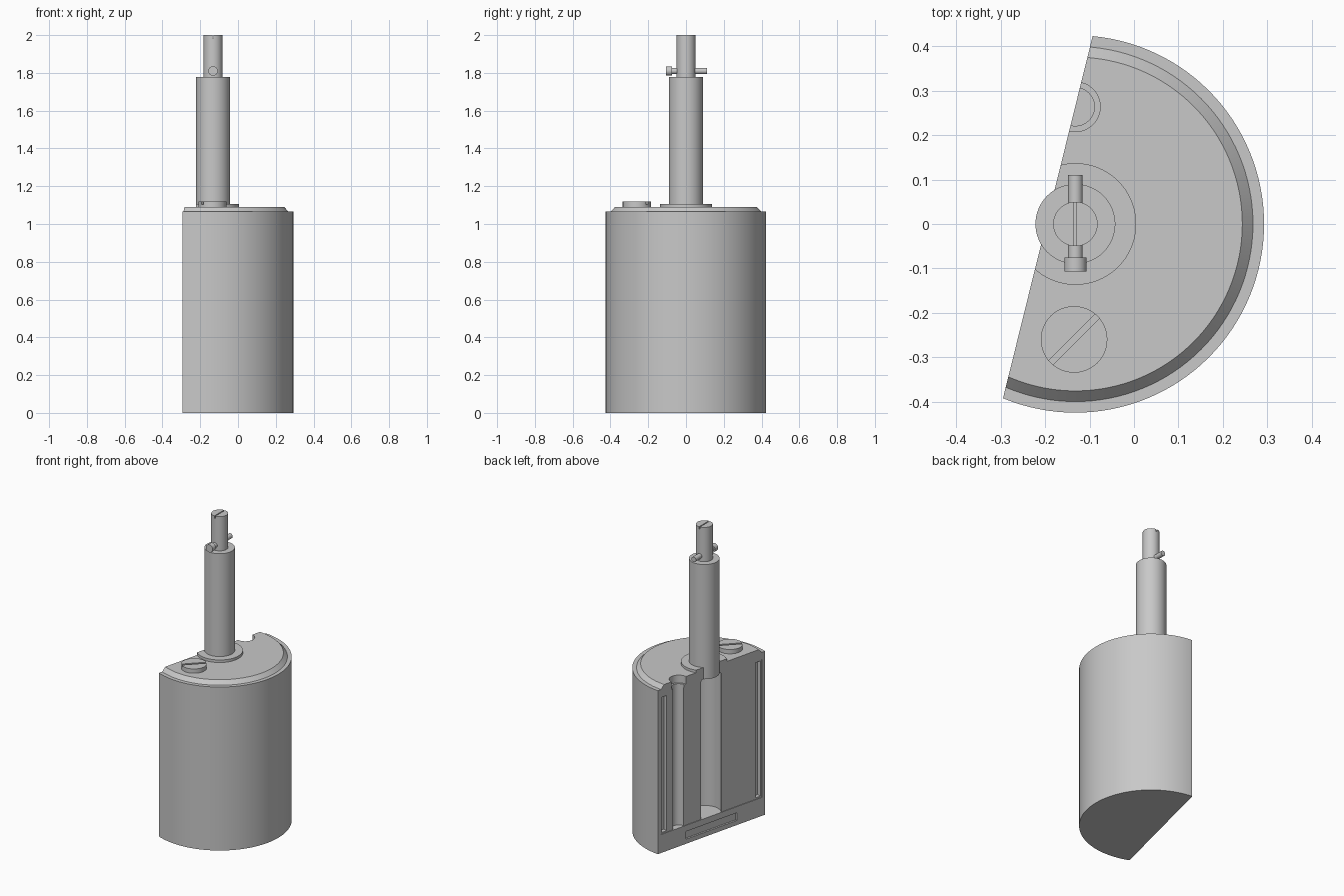
import bpy, bmesh
from math import radians, sin, cos, pi
from mathutils import Vector, Matrix

if "Cube" in bpy.data.objects:
    bpy.data.objects.remove(bpy.data.objects["Cube"], do_unlink=True)

AXIS = Vector((-0.132, 0, 0))
CUT_ANGLE = radians(166.1)                      # direction the section face looks
N = Vector((cos(CUT_ANGLE), sin(CUT_ANGLE), 0))
FOOT = AXIS + N * 0.064                         # section plane passes through here

grey = bpy.data.materials.new("plain grey")
grey.use_nodes = True
grey.diffuse_color = (0.58, 0.58, 0.58, 1)
grey.node_tree.nodes["Principled BSDF"].inputs["Base Color"].default_value = grey.diffuse_color


def finish(name, bm):
    bmesh.ops.recalc_face_normals(bm, faces=bm.faces)
    mesh = bpy.data.meshes.new(name)
    bm.to_mesh(mesh)
    bm.free()
    mesh.materials.append(grey)
    obj = bpy.data.objects.new(name, mesh)
    bpy.context.collection.objects.link(obj)
    return obj


def activate(obj):
    bpy.ops.object.select_all(action='DESELECT')
    obj.select_set(True)
    bpy.context.view_layer.objects.active = obj


def turned(name, profile, centre=AXIS, steps=96, sectioned=False, tilt=None):
    """Solid of revolution from (radius, height) points, optionally sectioned."""
    bm = bmesh.new()
    pts = [(0, profile[0][1])] + profile + [(0, profile[-1][1])]
    verts = [bm.verts.new((r, 0, z)) for r, z in pts]
    edges = [bm.edges.new(pair) for pair in zip(verts, verts[1:])]
    bmesh.ops.spin(bm, geom=verts + edges, cent=(0, 0, 0), axis=(0, 0, 1),
                   angle=2 * pi, steps=steps)
    bmesh.ops.remove_doubles(bm, verts=bm.verts, dist=1e-5)
    if tilt:
        bmesh.ops.transform(bm, matrix=tilt, verts=bm.verts)
    bmesh.ops.translate(bm, vec=centre, verts=bm.verts)
    if sectioned:
        cut = bmesh.ops.bisect_plane(bm, geom=bm.verts[:] + bm.edges[:] + bm.faces[:],
                                     plane_co=FOOT, plane_no=N, clear_outer=True)
        rim = [e for e in cut["geom_cut"] if isinstance(e, bmesh.types.BMEdge)]
        bmesh.ops.edgenet_fill(bm, edges=rim)
    return finish(name, bm)


def block(name, centre, size, angle):
    bm = bmesh.new()
    bmesh.ops.create_cube(bm, size=1)
    m = Matrix.Translation(centre) @ Matrix.Rotation(angle, 4, 'Z') @ Matrix.Diagonal((*size, 1))
    bmesh.ops.transform(bm, matrix=m, verts=bm.verts)
    return finish(name, bm)


def carve(obj, *cutters):
    for cutter in cutters:
        cutter.hide_render = True
        mod = obj.modifiers.new("carve", 'BOOLEAN')
        mod.operation = 'DIFFERENCE'
        mod.solver = 'EXACT'
        mod.object = cutter
        activate(obj)
        bpy.ops.object.modifier_apply(modifier=mod.name)
        bpy.data.objects.remove(cutter, do_unlink=True)


def face_pocket(along, z0, z1, width, depth):
    """Cutter for a rectangular recess in the section face."""
    side = Vector((-sin(CUT_ANGLE), cos(CUT_ANGLE), 0))
    centre = FOOT + side * along + Vector((0, 0, (z0 + z1) / 2))
    return block("pocket_cutter", centre, (depth * 2, width, z1 - z0), CUT_ANGLE)


# Sectioned housing with its chamfered lid
housing = turned("housing", [(0.425, 0), (0.425, 1.065), (0.40, 1.065), (0.376, 1.09)],
                 steps=128, sectioned=True)
bolt_hole = Vector((-0.132, 0.264, 0))
carve(housing,
      face_pocket(0, 0.12, 1.02, 0.79, 0.004),
      face_pocket(-0.367, 0.13, 1.01, 0.04, 0.03),
      face_pocket(0.367, 0.13, 1.01, 0.04, 0.03),
      face_pocket(0, 0.03, 0.08, 0.40, 0.012),
      turned("bore_cutter", [(0.10, 0.12), (0.10, 1.03)]),
      turned("bolt_hole_cutter", [(0.043, 0.12), (0.043, 1.04), (0.056, 1.04), (0.056, 1.2)],
             centre=bolt_hole, steps=48))

# Collar around the shaft
collar = turned("shaft_collar", [(0.137, 1.08), (0.137, 1.107)], sectioned=True)

# Stepped shaft with a slotted tip
shaft = turned("shaft", [(0.09, 1.03), (0.09, 1.777), (0.05, 1.777), (0.05, 2.0)], steps=64)
carve(shaft, block("tip_slot_cutter", AXIS + Vector((0, 0, 2.0)), (0.006, 0.2, 0.03), 0))

# Cross pin with a head towards the front
pin = turned("cross_pin", [(0.0165, -0.11), (0.0165, 0.075), (0.025, 0.075), (0.025, 0.107)],
             centre=AXIS + Vector((0, 0, 1.81)), steps=32,
             tilt=Matrix.Rotation(radians(90), 4, 'X'))

# Slotted lid screw
screw_at = Vector((-0.135, -0.26, 0))
screw = turned("lid_screw", [(0.075, 1.08), (0.075, 1.118)], centre=screw_at, steps=48)
carve(screw, block("screw_slot_cutter", screw_at + Vector((0, 0, 1.118)),
                   (0.3, 0.014, 0.03), radians(45)))

for part in (housing, collar, shaft, pin, screw):
    activate(part)
    bpy.ops.object.shade_smooth_by_angle(angle=radians(30))
